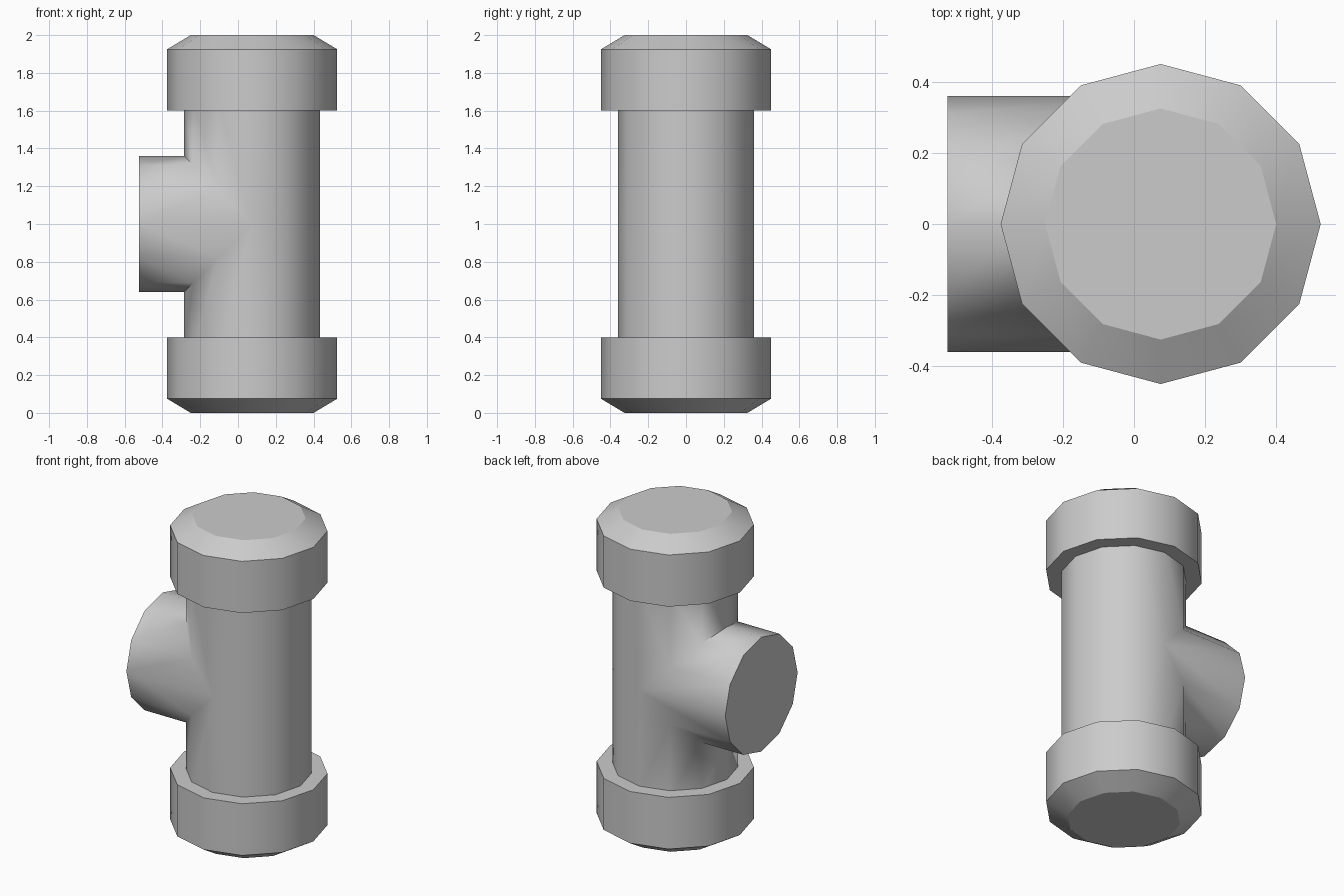
import bpy, bmesh
from math import cos, sin, pi, radians

if "Cube" in bpy.data.objects:
    bpy.data.objects.remove(bpy.data.objects["Cube"], do_unlink=True)

SIDES = 12
AXIS_X = 0.075      # vertical pipe axis
PIPE_R = 0.36
MID_Z = 1.0
BRANCH_END = -0.525

grey = bpy.data.materials.new("pipe_grey")
grey.use_nodes = True
grey.diffuse_color = (0.6, 0.6, 0.6, 1)
grey.node_tree.nodes["Principled BSDF"].inputs["Base Color"].default_value = (0.6, 0.6, 0.6, 1)


def finish(name, bm, angle):
    """Weld, orient and shade a mesh, then add it to the scene."""
    bmesh.ops.remove_doubles(bm, verts=bm.verts, dist=0.0001)
    bmesh.ops.holes_fill(bm, edges=bm.edges, sides=0)
    bmesh.ops.recalc_face_normals(bm, faces=bm.faces)
    mesh = bpy.data.meshes.new(name)
    bm.to_mesh(mesh)
    bm.free()
    mesh.shade_smooth()
    mesh.set_sharp_from_angle(angle=radians(angle))
    mesh.materials.append(grey)
    bpy.context.collection.objects.link(bpy.data.objects.new(name, mesh))


def quad(bm, *points):
    bm.faces.new([bm.verts.new(p) for p in points])


def column(i):
    """Offset of one pipe edge, and half the height of the branch opening there."""
    a = 2 * pi * i / SIDES
    dx, y = PIPE_R * cos(a), PIPE_R * sin(a)
    return AXIS_X + dx, y, max(0, -dx)


# Tee body: vertical pipe mitred into a side branch of the same section
bm = bmesh.new()
for i in range(SIDES):
    x0, y0, d0 = column(i)
    x1, y1, d1 = column(i + 1)
    for s in (-1, 1):
        end, z0, z1 = MID_Z + s * 0.65, MID_Z + s * d0, MID_Z + s * d1
        quad(bm, (x0, y0, end), (x1, y1, end), (x1, y1, z1), (x0, y0, z0))
        if d0 + d1 > 0.01:
            quad(bm, (x0, y0, z0), (x1, y1, z1), (BRANCH_END, y1, z1), (BRANCH_END, y0, z0))
finish("tee_body", bm, 70)


# Collars: chamfered twelve-sided end caps, mirrored top and bottom
def collar(name, s):
    profile = [(0.325, 1.0), (0.45, 0.925), (0.45, 0.6)]
    bm = bmesh.new()
    for (r0, h0), (r1, h1) in zip(profile, profile[1:]):
        for i in range(SIDES):
            a, b = 2 * pi * i / SIDES, 2 * pi * (i + 1) / SIDES
            quad(bm, *[(AXIS_X + r * cos(t), r * sin(t), MID_Z + s * h)
                       for r, h, t in ((r0, h0, a), (r0, h0, b), (r1, h1, b), (r1, h1, a))])
    finish(name, bm, 31)


collar("top_collar", 1)
collar("bottom_collar", -1)
